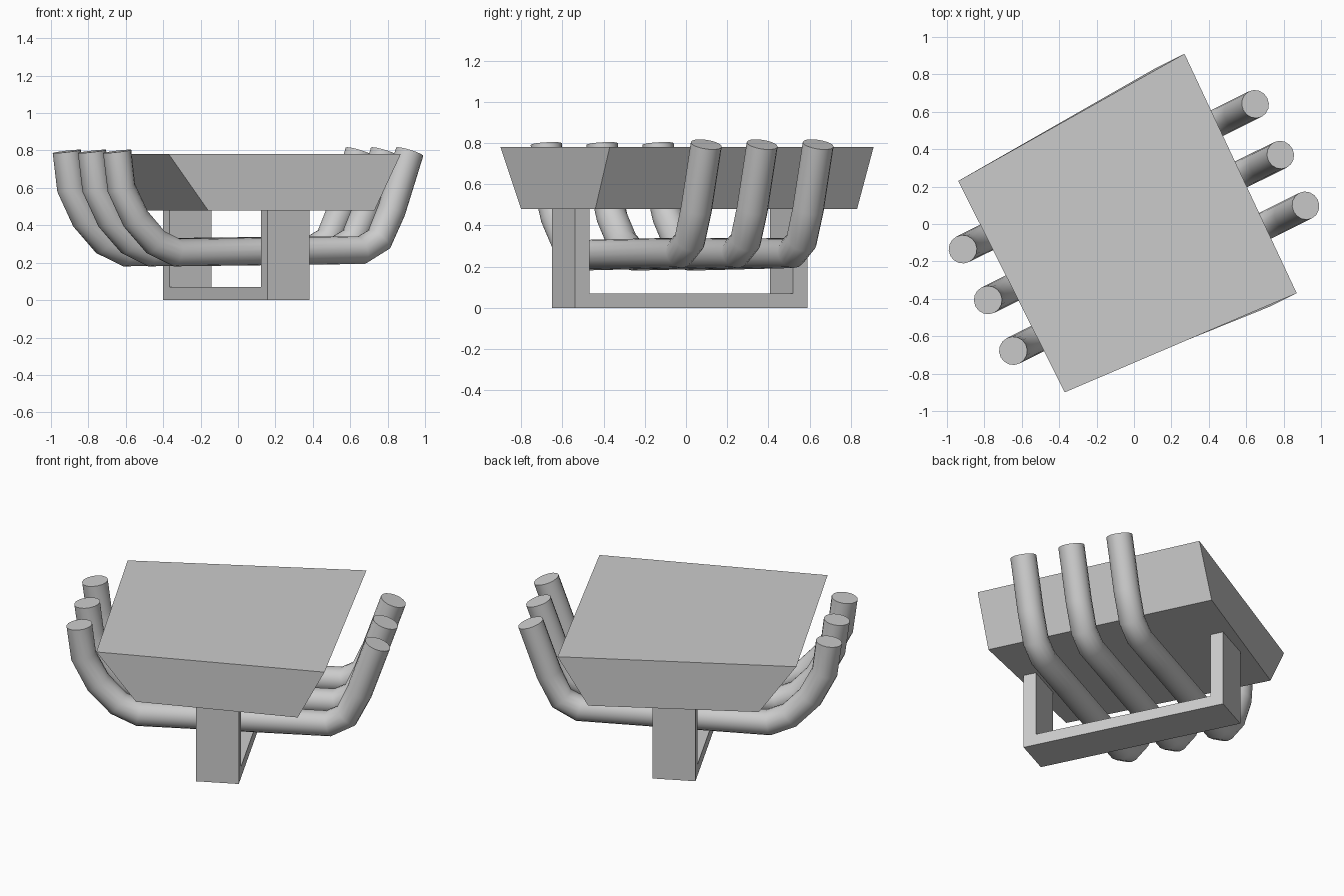
import bpy, bmesh, math

if "Cube" in bpy.data.objects:
    bpy.data.objects.remove(bpy.data.objects["Cube"])

TURN = math.radians(26.4)  # whole model is turned about z


def solid(name, loop_a, loop_b):
    """Closed solid joining two matching point loops."""
    bm = bmesh.new()
    a = [bm.verts.new(p) for p in loop_a]
    b = [bm.verts.new(p) for p in loop_b]
    n = len(a)
    bm.faces.new(a[::-1])
    bm.faces.new(b)
    for i in range(n):
        j = (i + 1) % n
        bm.faces.new((a[i], a[j], b[j], b[i]))
    bmesh.ops.recalc_face_normals(bm, faces=bm.faces)
    me = bpy.data.meshes.new(name)
    bm.to_mesh(me)
    bm.free()
    ob = bpy.data.objects.new(name, me)
    bpy.context.collection.objects.link(ob)
    return ob


# Slightly irregular tapered slab
top = [(-0.37, -0.90), (0.87, -0.37), (0.27, 0.91), (-0.94, 0.23)]
bottom = [(-0.16, -0.80), (0.73, -0.44), (0.11, 0.83), (-0.75, 0.335)]
solid("tapered_top", [(x, y, 0.48) for x, y in bottom], [(x, y, 0.78) for x, y in top])

# U-shaped stand, extruded along the tube direction
u_shape = [(-0.652, 0), (0.607, 0), (0.607, 0.48), (0.529, 0.48),
           (0.529, 0.07), (-0.574, 0.07), (-0.574, 0.48), (-0.652, 0.48)]
stand = solid("u_stand", [(-0.147, v, z) for v, z in u_shape],
              [(0.103, v, z) for v, z in u_shape])
stand.rotation_euler.z = TURN

# Three bent tubes cradling the slab
path = [(-0.880, 0.795), (-0.855, 0.60), (-0.770, 0.435), (-0.651, 0.31), (-0.528, 0.255),
        (0.578, 0.267), (0.684, 0.325), (0.758, 0.48), (0.866, 0.793)]
for i, v in enumerate((-0.32, -0.017, 0.286)):
    cu = bpy.data.curves.new("bent_tube", 'CURVE')
    cu.dimensions = '3D'
    cu.bevel_depth = 0.076
    cu.bevel_resolution = 6
    cu.use_fill_caps = True
    sp = cu.splines.new('POLY')
    sp.points.add(len(path) - 1)
    for pt, (u, z) in zip(sp.points, path):
        pt.co = (u, v, z, 1)
    ob = bpy.data.objects.new(f"bent_tube_{i + 1}", cu)
    ob.rotation_euler.z = TURN
    bpy.context.collection.objects.link(ob)
    bpy.ops.object.select_all(action='DESELECT')
    ob.select_set(True)
    bpy.context.view_layer.objects.active = ob
    bpy.ops.object.convert(target='MESH')
    bpy.ops.object.shade_smooth_by_angle(angle=math.radians(45))
